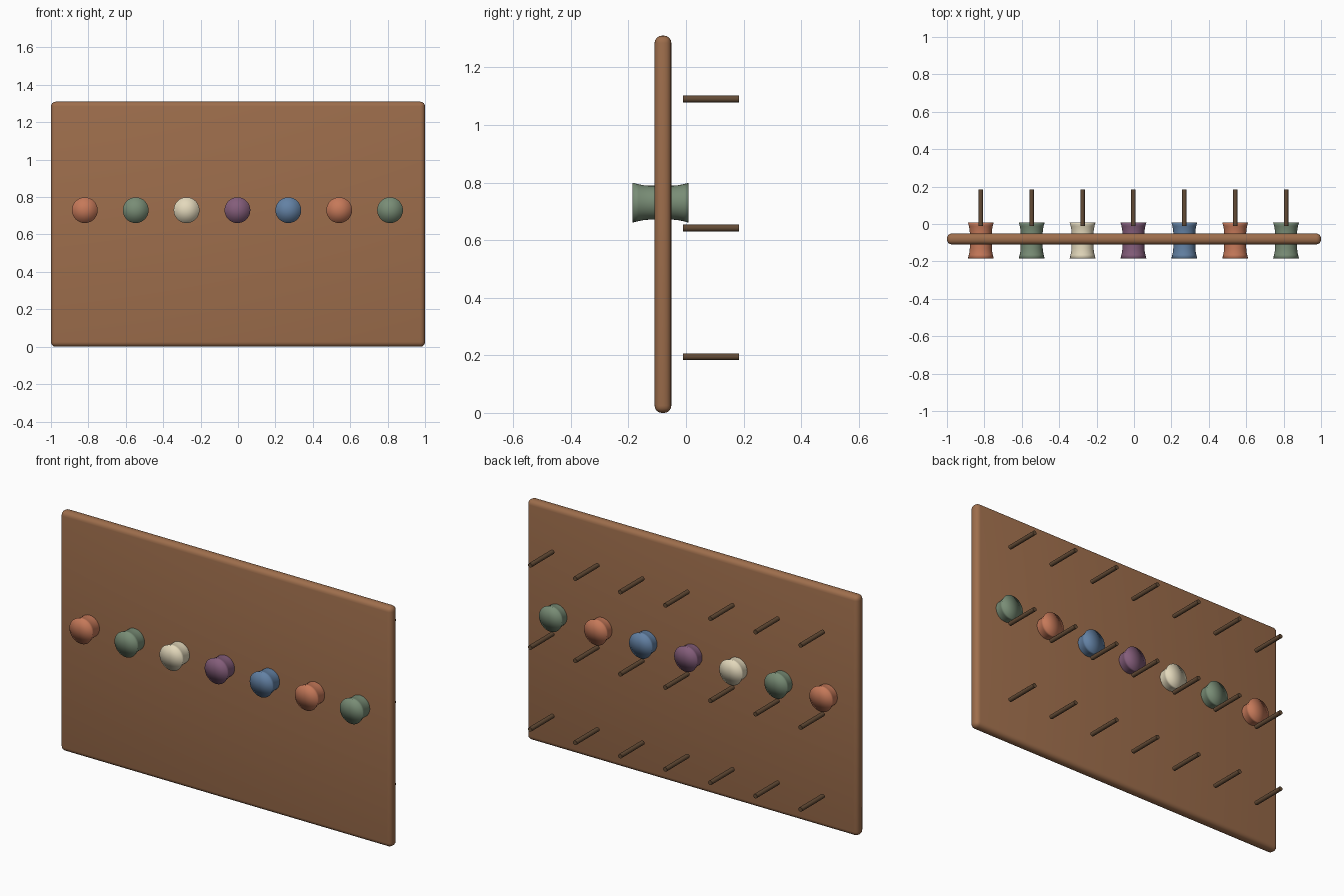
import bpy, bmesh, math
from mathutils import Matrix

if "Cube" in bpy.data.objects:
    bpy.data.objects.remove(bpy.data.objects["Cube"])


def material(name, rgb):
    m = bpy.data.materials.new(name)
    m.diffuse_color = (*rgb, 1)
    m.use_nodes = True
    m.node_tree.nodes["Principled BSDF"].inputs["Base Color"].default_value = m.diffuse_color
    return m


wood = material("warm_wood", (0.34, 0.155, 0.072))
dark = material("dark_wood", (0.125, 0.07, 0.036))
terracotta = material("terracotta", (0.56, 0.19, 0.10))
green = material("sage_green", (0.19, 0.265, 0.18))
cream = material("cream", (0.77, 0.69, 0.50))
purple = material("plum", (0.23, 0.11, 0.195))
blue = material("dusty_blue", (0.125, 0.22, 0.37))


def make_object(name, bm, mat, smooth=True):
    bmesh.ops.recalc_face_normals(bm, faces=bm.faces)
    me = bpy.data.meshes.new(name)
    bm.to_mesh(me)
    bm.free()
    me.materials.append(mat)
    for p in me.polygons:
        p.use_smooth = smooth
    ob = bpy.data.objects.new(name, me)
    bpy.context.collection.objects.link(ob)
    return ob


def lathe_y(name, profile, x, z, mat, segments):
    """Revolve (radius, y) points around an axis parallel to y."""
    bm = bmesh.new()
    verts = [bm.verts.new((r, y, 0)) for r, y in profile]
    edges = [bm.edges.new(pair) for pair in zip(verts, verts[1:])]
    bmesh.ops.spin(bm, geom=verts + edges, axis=(0, 1, 0), cent=(0, 0, 0),
                   angle=math.tau, steps=segments)
    bmesh.ops.remove_doubles(bm, verts=bm.verts, dist=0.0001)
    bmesh.ops.translate(bm, verts=bm.verts, vec=(x, 0, z))
    return make_object(name, bm, mat)


# Rounded back board
bm = bmesh.new()
bmesh.ops.create_cube(bm, size=1, matrix=Matrix.Translation((0, -0.08, 0.655))
                      @ Matrix.Diagonal((2, 0.058, 1.31, 1)))
bmesh.ops.bevel(bm, geom=bm.edges[:], offset=0.025, segments=4,
                profile=0.5, affect='EDGES')
board = make_object("board", bm, wood)
bpy.context.view_layer.objects.active = board
board.select_set(True)
bpy.ops.object.shade_smooth_by_angle(angle=math.radians(30))

# Spools pass through the board, pegs stand in three rows behind it
spool_profile = [(0, -0.185), (0.069, -0.185), (0.064, -0.165), (0.0605, -0.147),
                 (0.059, -0.13), (0.059, -0.045), (0.0605, -0.028),
                 (0.064, -0.01), (0.069, 0.008), (0, 0.008)]
peg_profile = [(0, -0.01), (0.012, -0.01), (0.012, 0.184), (0, 0.184)]
spool_colours = [terracotta, green, cream, purple, blue, terracotta, green]

for i, colour in enumerate(spool_colours):
    x = (i - 3) * 0.272 - 0.003
    lathe_y(f"spool_{i + 1}", spool_profile, x, 0.73, colour, 32)
    for row, z in enumerate((0.195, 0.642, 1.09)):
        peg = lathe_y(f"peg_{row + 1}_{i + 1}", peg_profile, x, z, dark, 12)
        bpy.ops.object.select_all(action='DESELECT')
        bpy.context.view_layer.objects.active = peg
        peg.select_set(True)
        bpy.ops.object.shade_smooth_by_angle(angle=math.radians(40))
